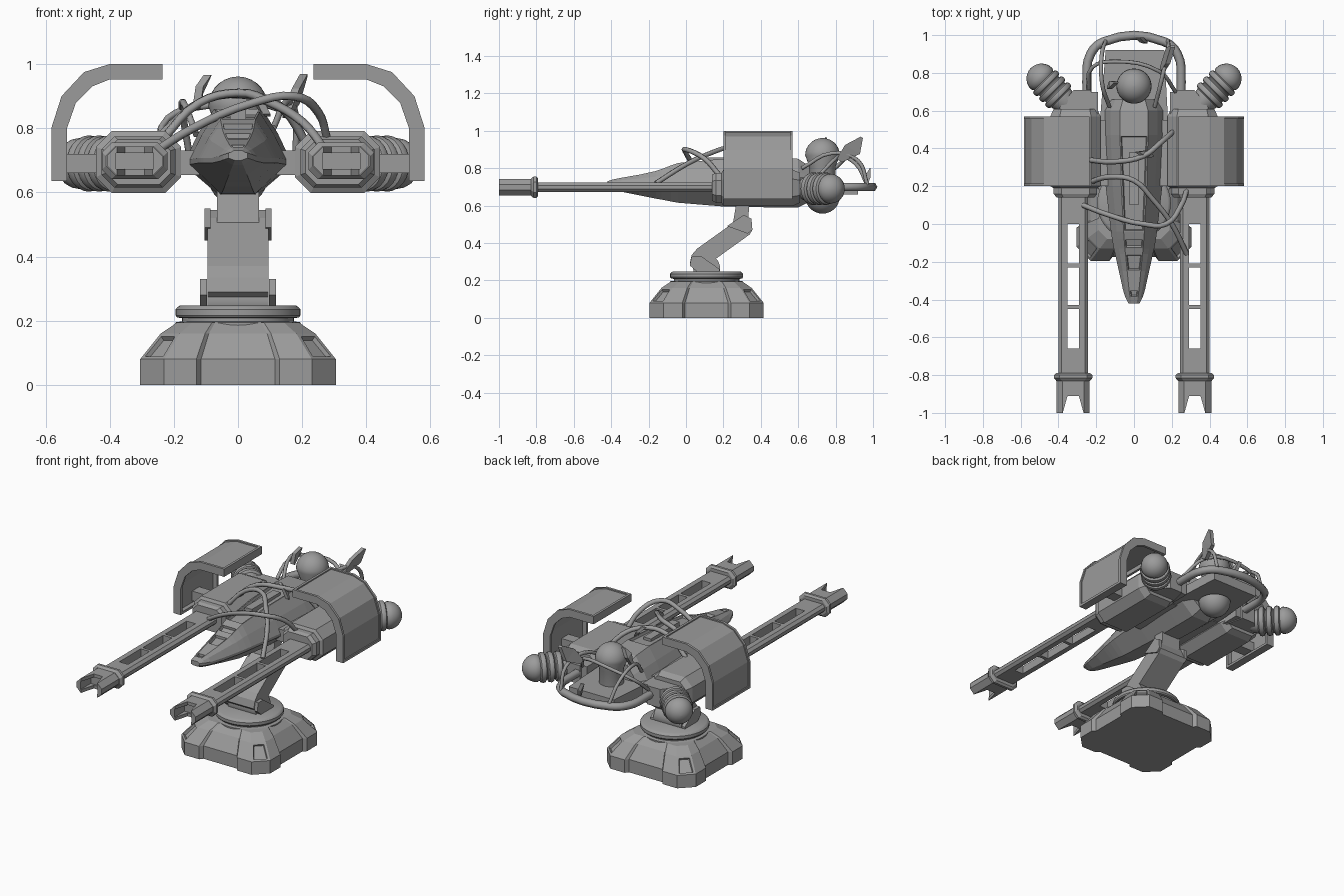
import bpy, bmesh, math
from mathutils import Vector

if "Cube" in bpy.data.objects:
    bpy.data.objects.remove(bpy.data.objects["Cube"])

GREY = (0.33, 0.33, 0.33, 1)
metal = bpy.data.materials.new("grey metal")
metal.use_nodes = True
metal.diffuse_color = GREY
metal.node_tree.nodes["Principled BSDF"].inputs["Base Color"].default_value = GREY


def finish(name, bm, smooth=False, mirror=False):
    bmesh.ops.recalc_face_normals(bm, faces=bm.faces)
    mesh = bpy.data.meshes.new(name)
    bm.to_mesh(mesh)
    bm.free()
    if smooth:
        mesh.polygons.foreach_set("use_smooth", [True] * len(mesh.polygons))
        mesh.set_sharp_from_angle(angle=math.radians(35))
    mesh.materials.append(metal)
    obj = bpy.data.objects.new(name, mesh)
    bpy.context.collection.objects.link(obj)
    if mirror:
        obj.modifiers.new("Mirror", 'MIRROR')
    return obj


def loft_bm(rings):
    bm = bmesh.new()
    loops = [[bm.verts.new(p) for p in ring] for ring in rings]
    n = len(loops[0])
    for a, b in zip(loops, loops[1:]):
        for i in range(n):
            bm.faces.new((a[i], a[(i + 1) % n], b[(i + 1) % n], b[i]))
    bm.faces.new(loops[0])
    bm.faces.new(loops[-1])
    return bm


def loft(name, rings, **kw):
    return finish(name, loft_bm(rings), **kw)


def prism(name, outline, axis, lo, hi, **kw):
    """Extrude a flat outline along an axis."""
    def place(p, d):
        q = list(p)
        q.insert("xyz".index(axis), d)
        return q
    return loft(name, [[place(p, d) for p in outline] for d in (lo, hi)], **kw)


def box(name, lo, hi, **kw):
    outline = [(lo[0], lo[1]), (hi[0], lo[1]), (hi[0], hi[1]), (lo[0], hi[1])]
    return prism(name, outline, 'z', lo[2], hi[2], **kw)


def lathe(name, profile, origin, axis=(0, 0, 1), sides=32, **kw):
    """Spin (radius, distance) pairs about an axis."""
    turn = Vector((0, 0, 1)).rotation_difference(Vector(axis))
    rings = []
    for r, d in profile:
        steps = [2 * math.pi * i / sides for i in range(sides)]
        rings.append([turn @ Vector((r * math.cos(a), r * math.sin(a), d)) + Vector(origin)
                      for a in steps])
    return loft(name, rings, smooth=True, **kw)


def dome(r, d, steps=7):
    """Quarter-circle end of a lathe profile."""
    return [(max(r * math.cos(a), 0.002), d + r * math.sin(a))
            for a in (math.pi / 2 * i / steps for i in range(steps + 1))]


def oct_ring(cx, cz, w, h, c, y):
    """Chamfered rectangle across the y axis."""
    pts = [(w, h - c), (w - c, h), (c - w, h), (-w, h - c),
           (-w, c - h), (c - w, -h), (w - c, -h), (w, c - h)]
    return [(cx + x, y, cz + z) for x, z in pts]


def baked(obj):
    deps = bpy.context.evaluated_depsgraph_get()
    return bpy.data.meshes.new_from_object(obj.evaluated_get(deps))


def cut(obj, cutters):
    for c in cutters:
        m = obj.modifiers.new("Cut", 'BOOLEAN')
        m.object, m.operation, m.solver = c, 'DIFFERENCE', 'EXACT'
    mesh = baked(obj)
    obj.modifiers.clear()
    obj.data = mesh
    for c in cutters:
        bpy.data.objects.remove(c)
    obj.modifiers.new("Mirror", 'MIRROR')


def cable(name, points, radius=0.014, cyclic=False):
    curve = bpy.data.curves.new(name, 'CURVE')
    curve.dimensions, curve.bevel_depth, curve.bevel_resolution = '3D', radius, 1
    curve.resolution_u, curve.use_fill_caps = 4, True
    s = curve.splines.new('BEZIER')
    s.bezier_points.add(len(points) - 1)
    for b, p in zip(s.bezier_points, points):
        b.co, b.handle_left_type, b.handle_right_type = p, 'AUTO', 'AUTO'
    temp = bpy.data.objects.new(name, curve)
    bpy.context.collection.objects.link(temp)
    mesh = baked(temp)
    bpy.data.objects.remove(temp)
    mesh.materials.clear()
    mesh.materials.append(metal)
    obj = bpy.data.objects.new(name, mesh)
    bpy.context.collection.objects.link(obj)


# Foot: notched octagon with windowed corner pads
BY = 0.11
def foot_ring(s, z, notch):
    quarter = [(0.115, -0.305 + notch), (0.13, -0.305), (0.23, -0.305),
               (0.305, -0.23), (0.305, -0.13), (0.305 - notch, -0.115)]
    ring = []
    for k in range(4):
        for x, y in quarter:
            for _ in range(k):
                x, y = -y, x
            ring.append((x * s, BY + y * s, z))
    return ring

bm = loft_bm([foot_ring(1, 0, 0.02), foot_ring(1, 0.08, 0.02),
              foot_ring(0.79, 0.16, 0.015), foot_ring(0.62, 0.195, 0.01)])
bmesh.ops.recalc_face_normals(bm, faces=bm.faces)
pads = [f for f in bm.faces if 0.1 < f.calc_center_median().z < 0.15
        and abs(abs(f.normal.x) - abs(f.normal.y)) < 0.05]
bmesh.ops.inset_individual(bm, faces=pads, thickness=0.018, depth=0)
bmesh.ops.inset_individual(bm, faces=pads, thickness=0.004, depth=-0.014)
finish("foot", bm)

# Turntable
lathe("turntable", [(0.18, 0.16), (0.195, 0.18), (0.195, 0.195), (0.175, 0.198),
                    (0.175, 0.208), (0.19, 0.21), (0.195, 0.217), (0.195, 0.235),
                    (0.188, 0.243), (0.18, 0.248)], (0, BY, 0), sides=40)

# Folding arm
lathe("lower_hinge", [(0.072, -0.095), (0.072, 0.095)], (0, 0.11, 0.265), (1, 0, 0))
link = [(0.02, 0.29), (0.03, 0.335), (0.06, 0.37), (0.27, 0.52), (0.32, 0.545),
        (0.355, 0.47), (0.34, 0.445), (0.11, 0.28), (0.06, 0.255)]
prism("arm_link", link, 'x', -0.095, 0.095)
prism("lower_arm_plate", [(0.02, 0.28), (0.03, 0.33), (0.08, 0.33), (0.18, 0.26), (0.18, 0.24), (0.06, 0.245)],
      'x', 0.097, 0.118, mirror=True)
prism("upper_arm_plate", [(0.22, 0.49), (0.31, 0.55), (0.35, 0.53), (0.355, 0.47), (0.33, 0.45)],
      'x', 0.085, 0.105, mirror=True)
prism("arm_neck", [(0.25, 0.5), (0.27, 0.62), (0.34, 0.62), (0.33, 0.5)], 'x', -0.065, 0.065)

# Hull: half width, bottom, ridge, shoulder and top heights along y
stations = [(-0.42, 0.03, 0.70, 0.715, 0.725, 0.73), (-0.39, 0.045, 0.685, 0.71, 0.73, 0.74),
            (-0.35, 0.058, 0.675, 0.705, 0.735, 0.748), (-0.25, 0.08, 0.655, 0.70, 0.745, 0.765),
            (-0.16, 0.1, 0.637, 0.70, 0.755, 0.785), (-0.13, 0.107, 0.632, 0.70, 0.757, 0.795),
            (-0.08, 0.116, 0.622, 0.70, 0.765, 0.815), (-0.04, 0.122, 0.615, 0.70, 0.77, 0.828),
            (0.2, 0.15, 0.595, 0.695, 0.78, 0.85), (0.47, 0.165, 0.59, 0.69, 0.785, 0.86),
            (0.6, 0.165, 0.59, 0.69, 0.78, 0.85), (0.66, 0.13, 0.62, 0.69, 0.76, 0.81)]
rings = []
for y, w, zb, zr, zs, zt in stations:
    half = [(0.35 * w, zb), (w, zr - 0.008), (w, zr + 0.008), (0.75 * w, zs), (0.45 * w, zt)]
    rings.append([(x, y, z) for x, z in half] + [(-x, y, z) for x, z in reversed(half)])
bm = loft_bm(rings)
bmesh.ops.recalc_face_normals(bm, faces=bm.faces)
for lo, hi in ((-0.39, -0.35), (-0.25, -0.16), (-0.13, -0.08), (-0.04, 0.47)):
    top = [f for f in bm.faces if f.normal.z > 0.8 and lo < f.calc_center_median().y < hi
           and abs(f.calc_center_median().x) < 0.01]
    bmesh.ops.inset_region(bm, faces=top, thickness=0.008, depth=0)
    bmesh.ops.inset_region(bm, faces=top, thickness=0.006, depth=-0.015)
finish("hull", bm)
box("cockpit_block", (-0.025, 0.1, 0.82), (0.025, 0.38, 0.858))

# Rear deck and sensor capsule
prism("rear_deck", [(-0.18, 0.55), (0.18, 0.55), (0.16, 0.92), (-0.15, 0.92)], 'z', 0.66, 0.72)
ends = dome(0.093, 0.11)
lathe("sensor_capsule", [(r, -d) for r, d in reversed(ends)] + [(0.07, -0.1), (0.07, 0.05)]
      + [(r, d - 0.02 + 0.018) for r, d in ends], (0, 0.73, 0.76))
frame = [(-0.24, 0.6, 0.7), (-0.25, 0.75, 0.7), (-0.23, 0.9, 0.7), (-0.16, 0.965, 0.7),
         (0.16, 0.965, 0.7), (0.23, 0.9, 0.7), (0.25, 0.75, 0.7), (0.24, 0.6, 0.7)]
cable("rear_frame", frame, 0.024)

# Side pods with stub wings and brackets
pod = [(0.14, 0.1, 0.07, 0.035), (0.16, 0.115, 0.08, 0.04), (0.19, 0.115, 0.08, 0.04),
       (0.2, 0.133, 0.097, 0.05), (0.57, 0.133, 0.097, 0.05), (0.61, 0.115, 0.08, 0.04)]
loft("pod", [oct_ring(0.31, 0.695, w, h, c, y) for y, w, h, c in pod], mirror=True)
box("stub_wing", (0.12, 0.2, 0.655), (0.21, 0.55, 0.73), mirror=True)
box("pod_rail", (0.19, 0.42, 0.64), (0.24, 0.7, 0.75), mirror=True)
prism("thruster_bracket", [(0.2, 0.58), (0.42, 0.58), (0.36, 0.66), (0.32, 0.71), (0.23, 0.71)],
      'z', 0.635, 0.75, mirror=True)

# Ribbed thrusters
profile = [(0.06, 0), (0.07, 0.04)]
for k in range(3):
    d = 0.045 + 0.045 * k
    profile += [(0.07, d), (0.084, d + 0.008), (0.088, d + 0.02), (0.084, d + 0.034), (0.072, d + 0.04)]
lathe("thruster", profile + dome(0.08, 0.19), (0.355, 0.635, 0.69), (1, 1, 0), sides=24, mirror=True)

# Barrels with slots, flanges and forked muzzles
GX, GZ = 0.322, 0.698
barrel = loft("barrel", [oct_ring(GX, GZ, 0.078, 0.025, 0.015, y) for y in (-0.82, 0.16)])
cut(barrel, [box("slot", (GX - 0.03, a, 0.6), (GX + 0.03, b, 0.8))
             for a, b in ((-0.66, -0.45), (-0.43, -0.23), (-0.21, 0.0))])
muzzle = loft("muzzle", [oct_ring(GX, GZ, 0.087, 0.045, 0.03, y) for y in (-1, -0.81)])
notch = [(GX - 0.058, -1.01), (GX + 0.058, -1.01), (GX + 0.03, -0.91), (GX - 0.03, -0.91)]
cut(muzzle, [prism("notch", notch, 'z', 0.6, 0.8),
             box("bore", (GX - 0.058, -1.02, GZ - 0.025), (GX + 0.058, -0.9, GZ + 0.025))])
loft("muzzle_flange", [oct_ring(GX, GZ, w, w - 0.045, 0.03, y)
                       for y, w in ((-0.83, 0.09), (-0.815, 0.102), (-0.8, 0.102), (-0.79, 0.09))], mirror=True)

# Curved shields: thin panel inside a raised rim
outer = [(0.235, 1.0), (0.4, 1.0), (0.48, 0.975), (0.55, 0.9), (0.582, 0.8), (0.582, 0.635)]
inner = [(0.235, 0.952), (0.4, 0.952), (0.455, 0.93), (0.505, 0.88), (0.533, 0.8), (0.533, 0.635)]
mix = lambda t: [tuple(Vector(a).lerp(Vector(b), t)) for a, b in zip(outer, inner)]
prism("shield_panel", mix(0.15) + mix(0.45)[::-1], 'y', 0.21, 0.56, mirror=True)
for name, lo, hi in (("front", 0.2, 0.215), ("back", 0.555, 0.57)):
    prism("shield_rim_" + name, outer + inner[::-1], 'y', lo, hi, mirror=True)
box("shield_rim_top", (0.235, 0.2, 0.952), (0.25, 0.57, 1.0), mirror=True)
box("shield_rim_bottom", (0.533, 0.2, 0.635), (0.582, 0.57, 0.65), mirror=True)
box("shield_mount", (0.42, 0.35, 0.66), (0.56, 0.42, 0.72), mirror=True)

# Loose cables
cable("front_cable", [(-0.27, 0.1, 0.72), (-0.14, 0.05, 0.8), (0.05, 0, 0.88), (0.17, 0, 0.9), (0.25, 0.1, 0.85), (0.28, 0.18, 0.76)])
cable("middle_cable", [(-0.24, 0.22, 0.76), (-0.12, 0.25, 0.88), (0, 0.23, 0.91), (0.1, 0.13, 0.88), (0.2, 0, 0.82), (0.28, -0.16, 0.72)])
cable("back_cable", [(-0.25, 0.34, 0.77), (-0.1, 0.33, 0.89), (0.05, 0.36, 0.9), (0.14, 0.43, 0.86), (0.22, 0.5, 0.74)])
cable("rear_cross_cable", [(-0.24, 0.7, 0.72), (-0.22, 0.83, 0.83), (-0.1, 0.86, 0.87), (0.13, 0.81, 0.86), (0.22, 0.7, 0.75)], 0.011)
cable("rear_right_cable", [(-0.13, 0.62, 0.78), (-0.17, 0.75, 0.88), (-0.17, 0.9, 0.83), (-0.15, 0.97, 0.71)], 0.011)
cable("rear_left_cable", [(0.11, 0.62, 0.8), (0.15, 0.78, 0.88), (0.18, 0.92, 0.84), (0.18, 0.97, 0.71)], 0.011)

# Torn metal shards
def shard(name, base, mid, tip, width):
    base, mid, tip = map(Vector, (base, mid, tip))
    side, thick = Vector((0, width, -width * 0.6)), Vector((0.012, 0, 0))
    loft(name, [[c + side * s + thick, c + side * s - thick, c - side * s - thick, c - side * s + thick]
                for c, s in ((base, 0.35), (mid, 1), (tip, 0.15))])

shard("left_shard", (0.15, 0.82, 0.84), (0.18, 0.89, 0.9), (0.205, 0.94, 0.965), 0.04)
shard("right_shard", (-0.13, 0.72, 0.86), (-0.12, 0.74, 0.92), (-0.095, 0.75, 0.965), 0.018)
shard("tail_shard", (0.06, 0.96, 0.7), (0.04, 0.975, 0.76), (0.02, 0.985, 0.8), 0.012)
shard("spine_shard", (0.09, 0.36, 0.84), (0.06, 0.37, 0.89), (0.02, 0.38, 0.92), 0.018)
